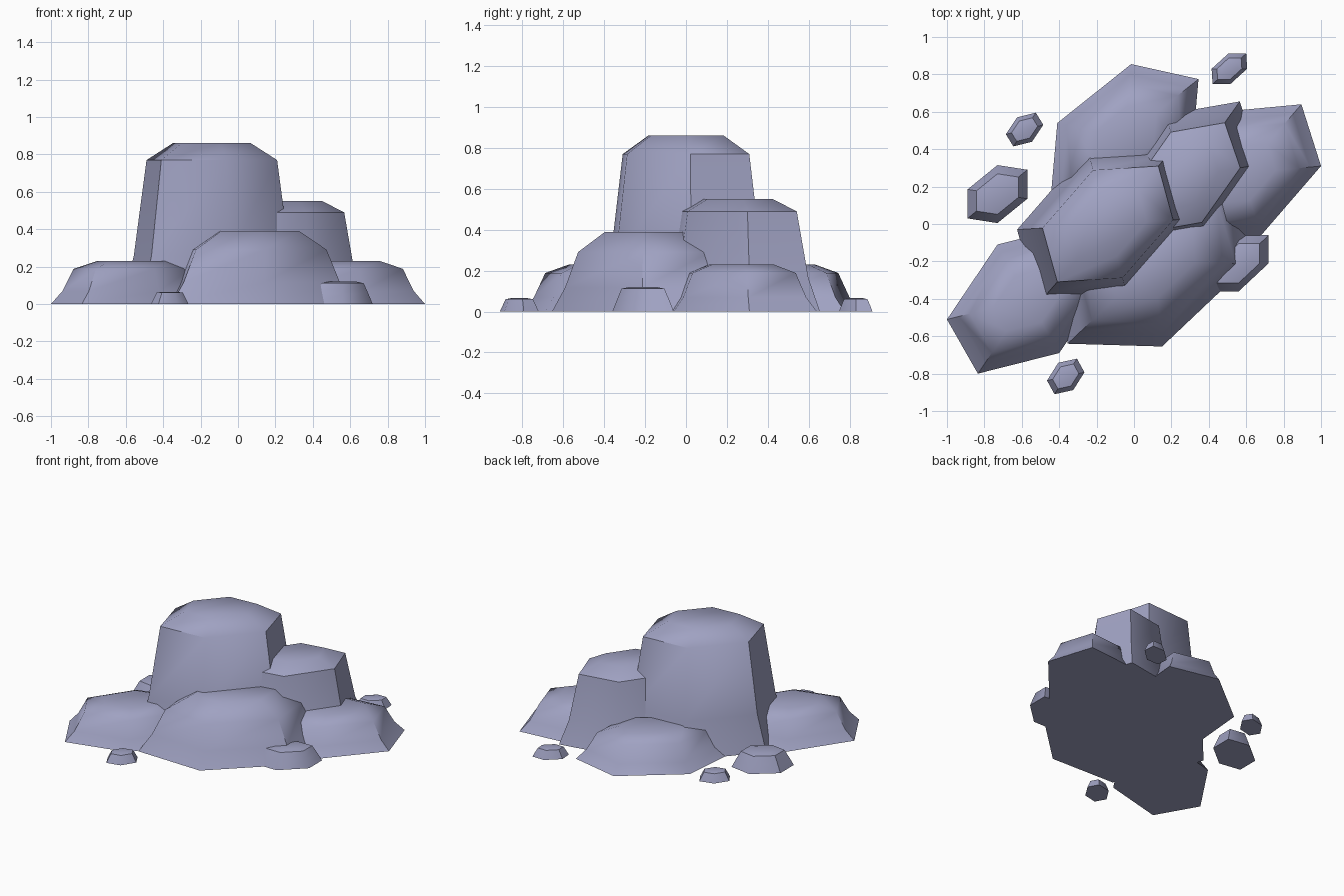
import bpy, bmesh, math

if "Cube" in bpy.data.objects:
    bpy.data.objects.remove(bpy.data.objects["Cube"])

# one stone colour for everything
stone = bpy.data.materials.new("blue_grey_stone")
stone.diffuse_color = (0.35, 0.36, 0.54, 1)
stone.use_nodes = True
stone.node_tree.nodes["Principled BSDF"].inputs["Base Color"].default_value = stone.diffuse_color


def rock(name, centre, a, c, height, profile):
    """Skewed six-sided rock: a and c are base corners 120 degrees apart,
    the corner between them is a + c. profile = (scale, height fraction)."""
    b = (a[0] + c[0], a[1] + c[1])
    corners = [a, b, c] + [(-p[0], -p[1]) for p in (a, b, c)]
    bm = bmesh.new()
    rings = [[bm.verts.new((centre[0] + s * x, centre[1] + s * y, f * height))
              for x, y in corners] for s, f in profile]
    for lo, hi in zip(rings, rings[1:]):
        for i in range(6):
            j = (i + 1) % 6
            bm.faces.new((lo[i], lo[j], hi[j], hi[i]))
    bm.faces.new(rings[0][::-1])
    bm.faces.new(rings[-1])
    bmesh.ops.recalc_face_normals(bm, faces=bm.faces)
    mesh = bpy.data.meshes.new(name)
    bm.to_mesh(mesh)
    bm.free()
    mesh.materials.append(stone)
    obj = bpy.data.objects.new(name, mesh)
    bpy.context.collection.objects.link(obj)
    bpy.ops.object.select_all(action='DESELECT')
    obj.select_set(True)
    bpy.context.view_layer.objects.active = obj
    bpy.ops.object.shade_smooth_by_angle(angle=math.radians(46))


def boulder(shoulder):
    return [(1, 0), (0.86, 0.3), (0.72, shoulder), (0.43, 1)]


small = [(1, 0), (0.86, 0.45), (0.7, 0.93), (0.45, 1)]

# large boulders
rock("tall_boulder", (-0.14, 0), (0.375, 0.43), (-0.485, -0.03), 0.86, boulder(0.895))
rock("middle_boulder", (0.28, 0.25), (0.40, 0.07), (-0.115, 0.335), 0.55, boulder(0.89))
rock("front_boulder", (0.11, -0.2), (0.505, -0.015), (-0.04, 0.455), 0.39, boulder(0.745))

# low boulders round the edge
rock("left_boulder", (-0.565, -0.4), (-0.165, 0.29), (-0.27, -0.4), 0.23, boulder(0.82))
rock("right_boulder", (0.575, 0.27), (0.425, 0.04), (-0.105, 0.33), 0.23, boulder(0.82))
rock("back_boulder", (-0.05, 0.46), (0.395, 0.315), (-0.36, 0.08), 0.23, boulder(0.82))

# small stones
rock("left_stone", (-0.73, 0.16), (0.16, 0.13), (-0.16, 0.025), 0.12, small)
rock("right_stone", (0.56, -0.21), (0.16, 0.15), (-0.16, 0.0), 0.12, small)

# pebbles
rock("back_pebble", (0.51, 0.83), (0.09, 0.082), (-0.095, 0.0), 0.065, small)
rock("front_pebble", (-0.365, -0.815), (0.06, 0.095), (-0.1, -0.022), 0.065, small)
rock("left_pebble", (-0.585, 0.505), (0.06, 0.09), (-0.1, -0.025), 0.065, small)
